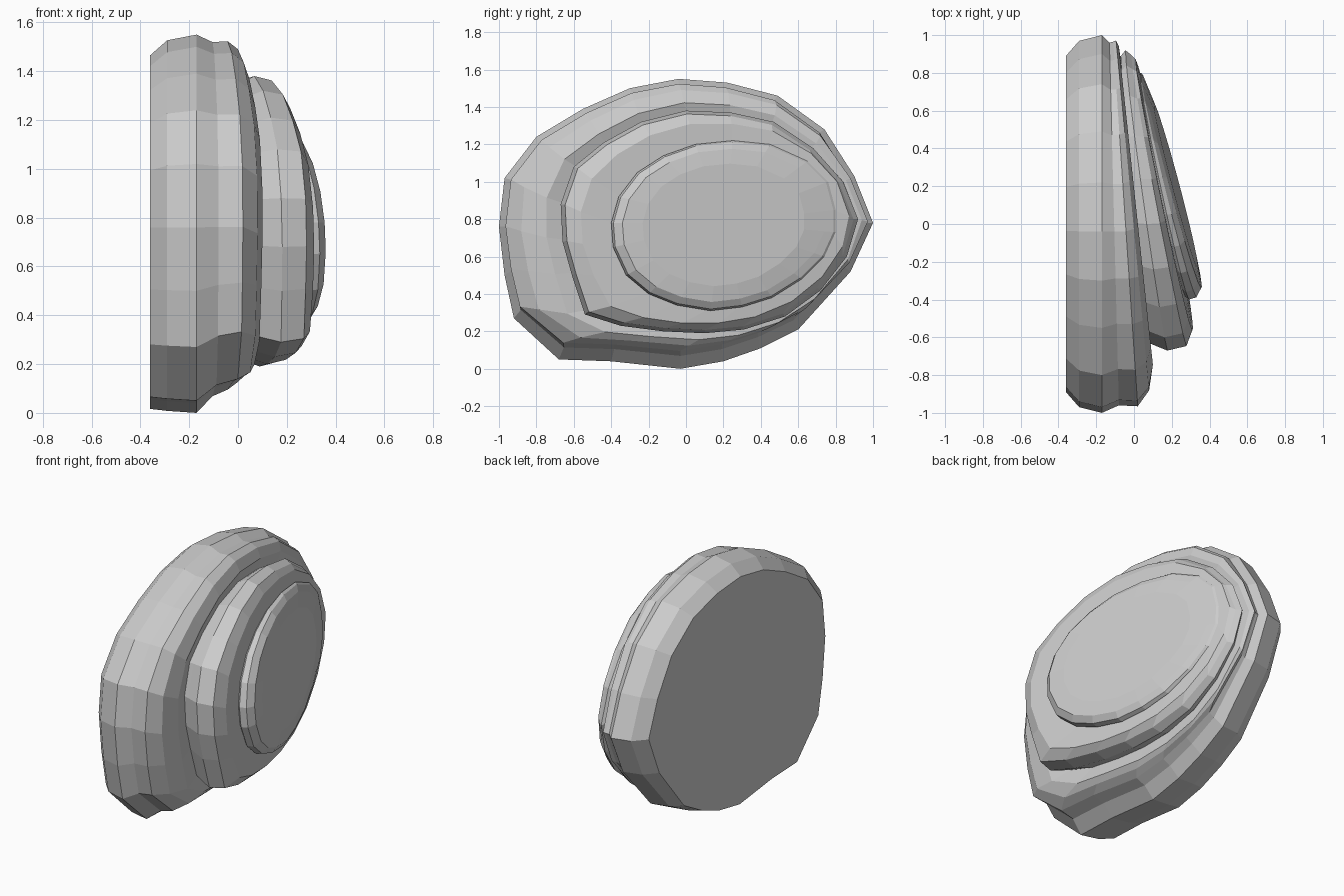
import bpy

if "Cube" in bpy.data.objects:
    bpy.data.objects.remove(bpy.data.objects["Cube"])

# Outlines of the three tiers as (y, z), starting at the +y tip and running over the top
BASE = [(1, .78), (.9, 1.03), (.74, 1.28), (.49, 1.46), (.22, 1.53), (-.04, 1.55), (-.3, 1.5),
        (-.55, 1.39), (-.8, 1.24), (-.97, 1.02), (-1, .76), (-.97, .5), (-.92, .27), (-.68, .05),
        (-.4, .04), (-.03, 0), (.2, .04), (.4, .11), (.6, .21), (.88, .52)]
MIDDLE = [(.92, .8), (.84, 1.0), (.68, 1.18), (.47, 1.32), (.24, 1.37), (0, 1.38), (-.24, 1.32),
          (-.44, 1.21), (-.6, 1.08), (-.67, .88), (-.66, .68), (-.61, .5), (-.54, .29), (-.35, .23),
          (-.12, .2), (.1, .19), (.31, .21), (.53, .28), (.72, .42), (.86, .6)]
TOP = [(.8, .85), (.76, 1.0), (.65, 1.11), (.45, 1.2), (.25, 1.22), (.05, 1.2), (-.12, 1.14),
       (-.26, 1.05), (-.36, .92), (-.4, .78), (-.39, .65), (-.32, .5), (-.2, .4), (-.05, .34),
       (.13, .31), (.3, .33), (.46, .38), (.62, .48), (.74, .6), (.8, .73)]
PIVOT_Z = .78


def ring(a, scale, x_front, x_back, b=None, t=0, low=1, lean=0):
    """Scaled outline (optionally blended towards b), tilted from x_front at -y to x_back at +y.
    low rescales the height of the lower half; lean pushes the lower half outwards."""
    b = b or a
    pts = [(p[0] + (q[0] - p[0]) * t, p[1] + (q[1] - p[1]) * t) for p, q in zip(a, b)]
    lo, hi = min(p[0] for p in pts), max(p[0] for p in pts)
    mid = (lo + hi) / 2
    result = []
    for y, z in pts:
        x = x_front + (x_back - x_front) * (y - lo) / (hi - lo)
        dz = (z - PIVOT_Z) * scale * (low if z < PIVOT_Z else 1)
        result.append((x - lean * dz, mid + (y - mid) * scale, PIVOT_Z + dz))
    return result


def loft(name, rings, cap_start=False, cap_end=False):
    n = len(rings[0])
    verts = [p for r in rings for p in r]
    faces = [(k * n + i, k * n + (i + 1) % n, (k + 1) * n + (i + 1) % n, (k + 1) * n + i)
             for k in range(len(rings) - 1) for i in range(n)]
    if cap_start:
        faces.append(tuple(reversed(range(n))))
    if cap_end:
        faces.append(tuple(range(len(verts) - n, len(verts))))
    mesh = bpy.data.meshes.new(name)
    mesh.from_pydata(verts, [], faces)
    obj = bpy.data.objects.new(name, mesh)
    bpy.context.collection.objects.link(obj)


# Grooves shared by neighbouring tiers
groove_low = ring(MIDDLE, .94, .06, -.07, lean=.02)
groove_high = ring(TOP, .97, .27, .035, lean=.05)

# Large lower tier with a flat back and a shallow groove round the rim
loft("base_tier", [
    ring(BASE, .89, -.36, -.36, low=1.1),
    ring(BASE, .97, -.29, -.29, low=1.02),
    ring(BASE, 1, -.17, -.17),
    ring(BASE, .96, -.08, -.13, low=.95),
    ring(BASE, .965, .02, -.11, low=.91),
    ring(BASE, 1, .08, -.095, MIDDLE, .35, low=.92),
    ring(BASE, 1, .1, -.08, MIDDLE, .75, low=.98),
    groove_low], cap_start=True)

# Middle tier
loft("middle_tier", [
    groove_low,
    ring(MIDDLE, .96, .1, -.07, lean=.02),
    ring(MIDDLE, 1, .18, -.045, lean=.03),
    ring(MIDDLE, .97, .28, -.015, lean=.03),
    ring(MIDDLE, 1, .31, .01, TOP, .4, lean=.04),
    groove_high])

# Small top tier with a nearly flat sloping face
loft("top_tier", [
    groove_high,
    ring(TOP, 1, .29, .035, lean=.05),
    ring(TOP, .98, .33, .045, lean=.06),
    ring(TOP, .9, .355, .065, lean=.06),
    ring(TOP, .72, .335, .11, lean=.06)], cap_end=True)
